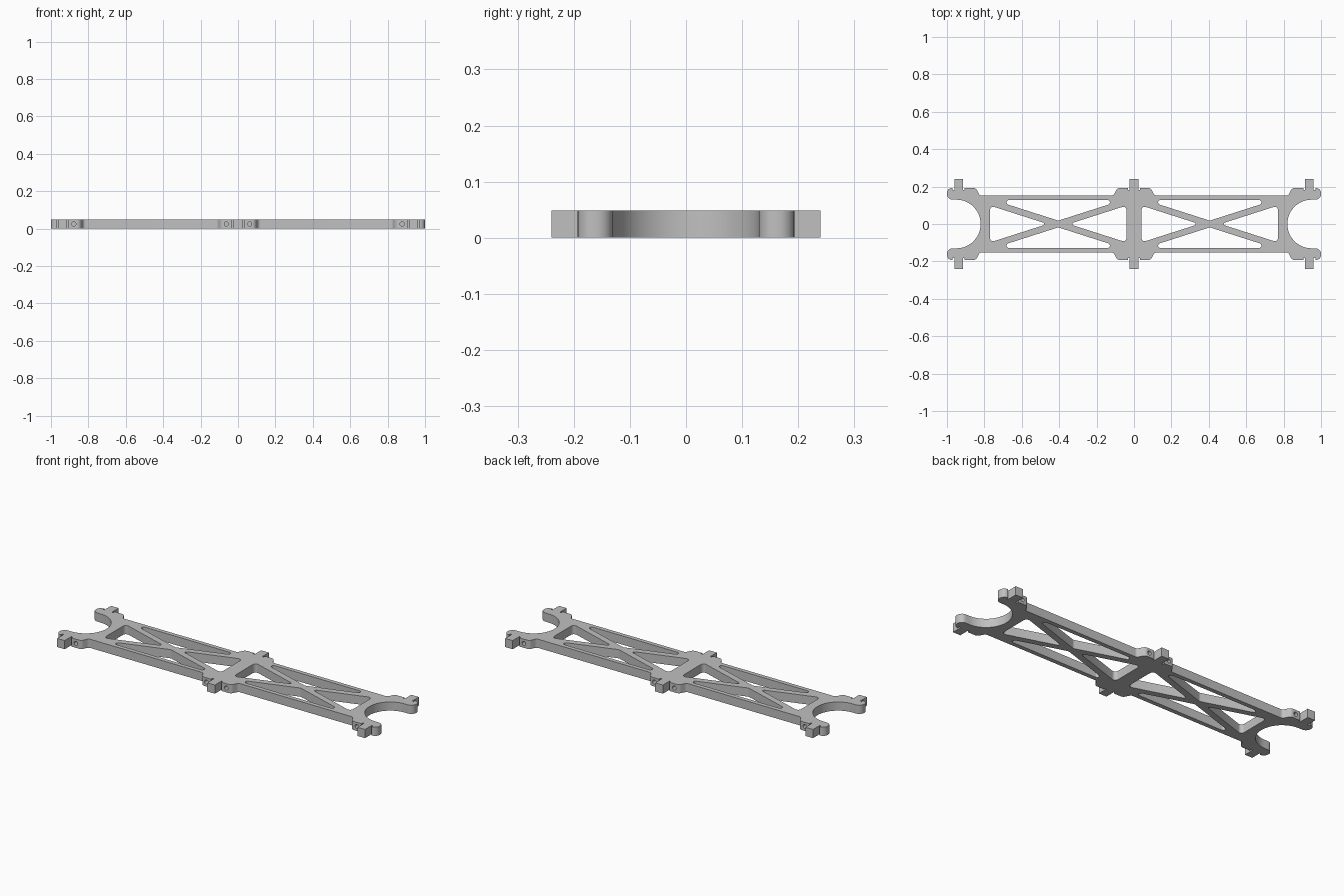
import bpy, bmesh, math
from mathutils import Vector, Matrix

if "Cube" in bpy.data.objects:
    bpy.data.objects.remove(bpy.data.objects["Cube"], do_unlink=True)

THICK = 0.049
PAD, RAIL = 0.193, 0.152      # half widths at the pads and along the rails


def rounded(points, steps=8):
    """Closed 2D outline from (x, y, corner radius) triples."""
    out = []
    for i, (x, y, r) in enumerate(points):
        p = Vector((x, y))
        if r == 0:
            out.append(p)
            continue
        a = (Vector(points[i - 1][:2]) - p).normalized()
        b = (Vector(points[(i + 1) % len(points)][:2]) - p).normalized()
        half = a.angle(b) / 2
        centre = p + (a + b).normalized() * r / math.sin(half)
        d = r / math.tan(half)
        start = (p + a * d - centre).normalized()
        end = (p + b * d - centre).normalized()
        for k in range(steps + 1):
            out.append(centre + r * start.slerp(end, k / steps))
    return out


def relief(x, side):
    """Small corner relief beside a tab edge, listed left to right."""
    pts = [(x, PAD - 0.012, 0), (x + side * 0.009, PAD - 0.012, 0),
           (x + side * 0.009, PAD, 0)]
    return pts if side > 0 else pts[::-1]


# Quarter outline: centre tab, centre pad, rail, end pad, end tab, lobe, bay
quarter = [(0.024, 0.24, 0)] + relief(0.024, 1)
quarter += [(0.09, PAD, 0.025), (0.11, RAIL, 0.018),
            (0.825, RAIL, 0.018), (0.845, PAD, 0.025)]
quarter += relief(0.914, -1) + [(0.914, 0.24, 0), (0.961, 0.24, 0)]
quarter += relief(0.961, 1) + [(1.0, PAD, 0.028), (1.0, 0.13, 0.03)]
for k in range(16):
    t = math.radians(90 + 90 * k / 15.5)
    quarter.append((0.95 + 0.13 * math.cos(t), 0.13 * math.sin(t), 0))

outline = (quarter + [(x, -y, r) for x, y, r in reversed(quarter)]
           + [(-x, -y, r) for x, y, r in quarter]
           + [(-x, y, r) for x, y, r in reversed(quarter)])
loops = [rounded(outline)]

# Truss openings around each crossing
SLOPE, MID = 0.32, 0.405
base = SLOPE * (0.365 - 0.057)
reach = (0.128 - 0.018) / SLOPE
for c in (-MID, MID):
    for s in (-1, 1):
        loops.append(rounded([(c + s * 0.057, 0, 0.008),
                              (c + s * 0.365, base, 0.018),
                              (c + s * 0.365, -base, 0.018)]))
        loops.append(rounded([(c, s * 0.018, 0.02),
                              (c + reach, s * 0.128, 0.0125),
                              (c - reach, s * 0.128, 0.0125)]))

# Plate: filled outline with openings, extruded
curve = bpy.data.curves.new("truss_plate", 'CURVE')
curve.dimensions = '2D'
curve.fill_mode = 'BOTH'
curve.extrude = THICK / 2
for loop in loops:
    spline = curve.splines.new('POLY')
    spline.points.add(len(loop) - 1)
    for point, p in zip(spline.points, loop):
        point.co = (p.x, p.y, 0, 1)
    spline.use_cyclic_u = True
plate = bpy.data.objects.new("truss_plate", curve)
bpy.context.collection.objects.link(plate)
bpy.ops.object.select_all(action='DESELECT')
plate.select_set(True)
bpy.context.view_layer.objects.active = plate
bpy.ops.object.convert(target='MESH')
plate = bpy.context.view_layer.objects.active

bm = bmesh.new()
bm.from_mesh(plate.data)
bmesh.ops.remove_doubles(bm, verts=bm.verts, dist=0.00005)
bmesh.ops.translate(bm, verts=bm.verts, vec=(0, 0, THICK / 2))
bmesh.ops.recalc_face_normals(bm, faces=bm.faces)
bm.to_mesh(plate.data)
bm.free()

# Blind pin holes in the pad edges beside the tabs
bm = bmesh.new()
for x in (-0.877, -0.062, 0.062, 0.877):
    for s in (-1, 1):
        place = Matrix.Translation((x, s * 0.185, THICK / 2)) @ Matrix.Rotation(math.pi / 2, 4, 'X')
        bmesh.ops.create_cone(bm, cap_ends=True, segments=20, radius1=0.0115,
                              radius2=0.0115, depth=0.07, matrix=place)
mesh = bpy.data.meshes.new("pin_hole_cutter")
bm.to_mesh(mesh)
bm.free()
cutter = bpy.data.objects.new("pin_hole_cutter", mesh)
bpy.context.collection.objects.link(cutter)
cutter.hide_render = True
cut = plate.modifiers.new("pin_holes", 'BOOLEAN')
cut.operation = 'DIFFERENCE'
cut.solver = 'EXACT'
cut.object = cutter
bpy.ops.object.modifier_apply(modifier=cut.name)
bpy.data.objects.remove(cutter, do_unlink=True)

# Single grey material
grey = bpy.data.materials.new("light_grey")
grey.use_nodes = True
colour = (0.53, 0.53, 0.53, 1)
grey.diffuse_color = colour
grey.node_tree.nodes["Principled BSDF"].inputs["Base Color"].default_value = colour
plate.data.materials.clear()
plate.data.materials.append(grey)
bpy.ops.object.shade_smooth_by_angle(angle=math.radians(30))
